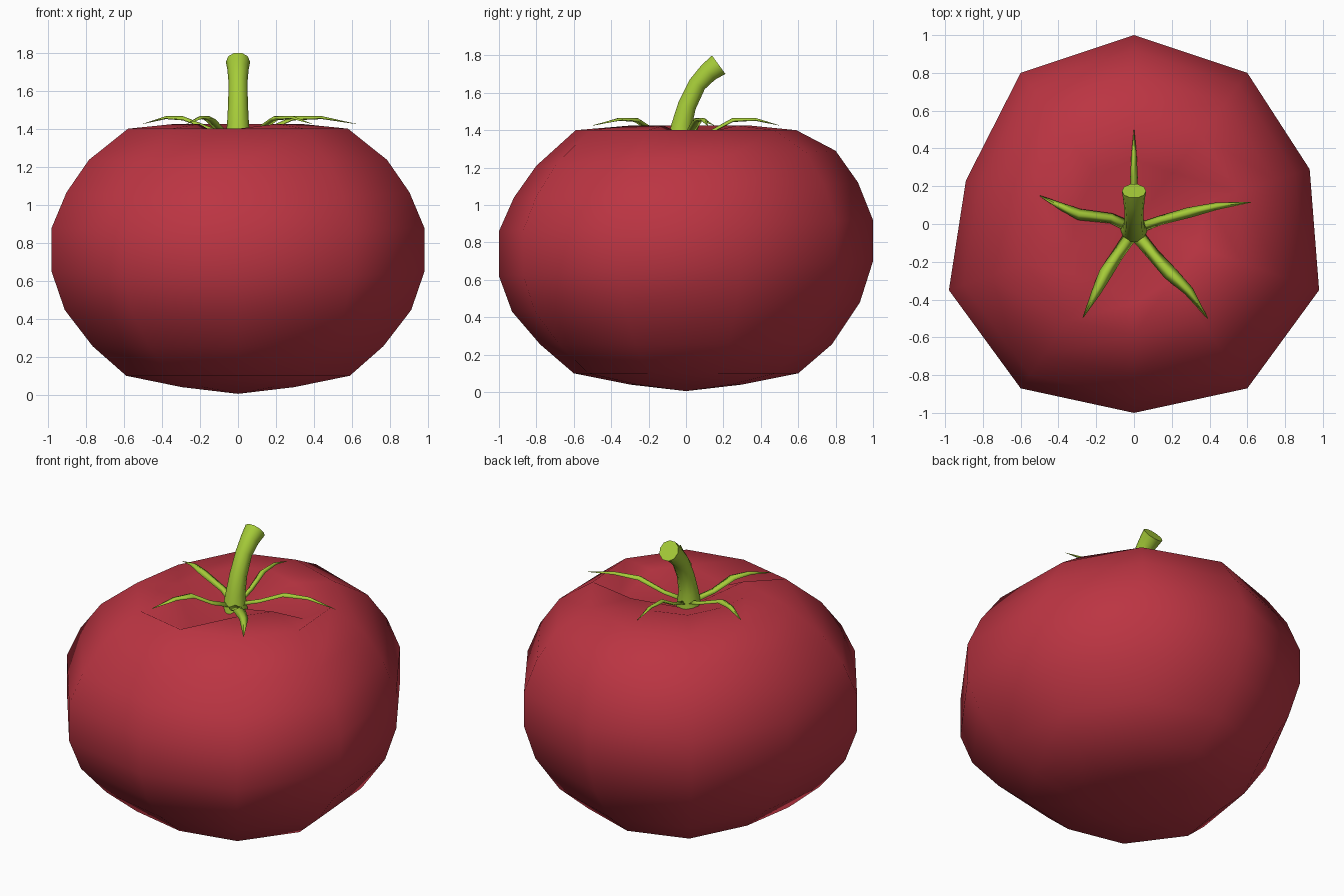
import bpy, bmesh
from math import cos, sin, radians, pi
from mathutils import Vector

if "Cube" in bpy.data.objects:
    bpy.data.objects.remove(bpy.data.objects["Cube"])


def material(name, col):
    m = bpy.data.materials.new(name)
    m.diffuse_color = (*col, 1)
    m.use_nodes = True
    m.node_tree.nodes["Principled BSDF"].inputs["Base Color"].default_value = m.diffuse_color
    return m


red = material("red_skin", (0.50, 0.035, 0.055))
green = material("green_stalk", (0.38, 0.60, 0.04))


def finish(name, bm, mat):
    bmesh.ops.recalc_face_normals(bm, faces=bm.faces)
    me = bpy.data.meshes.new(name)
    bm.to_mesh(me)
    bm.free()
    me.materials.append(mat)
    for p in me.polygons:
        p.use_smooth = True
    ob = bpy.data.objects.new(name, me)
    bpy.context.collection.objects.link(ob)
    return ob


def skin(bm, rings):
    # Join successive closed rings with quads
    for a, b in zip(rings, rings[1:]):
        n = len(a)
        for i in range(n):
            j = (i + 1) % n
            bm.faces.new((a[i], a[j], b[j], b[i]))


def cap(bm, ring, co):
    tip = bm.verts.new(co)
    for i in range(len(ring)):
        bm.faces.new((ring[i], ring[(i + 1) % len(ring)], tip))


# Fruit body: ten-sided irregular outline swept through a profile
outline = [(0, 1), (-.6, .8), (-.89, .23), (-.98, -.35), (-.6, -.87),
           (0, -1), (.6, -.87), (.98, -.35), (.93, .29), (.6, .8)]
# radius, height, backward tilt
profile = [(.3, .04, 0), (.6, .1, 0), (.78, .255, 0), (.93, .455, .025),
           (1, .66, .04), (1, .89, .03), (.92, 1.08, .04),
           (.8, 1.25, .04), (.59, 1.4, 0)]
bm = bmesh.new()
rings = [[bm.verts.new((x * r, y * r, z + t * y)) for x, y in outline]
         for r, z, t in profile]
# Rim of the top hollow, with creases at the front and right
rim = []
for i, (x, y) in enumerate(outline):
    z = {5: 1.30, 8: 1.30}.get(i, 1.425)
    r = .42 if i in (5, 8) else .34
    rim.append(bm.verts.new((x * r, y * r, z)))
rings.append(rim)
skin(bm, rings)
cap(bm, rings[0], (0, 0, 0.005))
cap(bm, rim, (0, 0, 1.31))
finish("tomato_body", bm, red)

# Curved stem, flared at both ends
bm = bmesh.new()
path = [(-.03, 1.31, .075), (-.025, 1.42, .058), (.005, 1.53, .052),
        (.06, 1.645, .05), (.12, 1.71, .056), (.175, 1.75, .064)]
pts = [Vector((0, y, z)) for y, z, _ in path]
rings = []
for i, p in enumerate(pts):
    d = (pts[min(i + 1, len(pts) - 1)] - pts[max(i - 1, 0)]).normalized()
    up = d.cross(Vector((1, 0, 0)))
    r = path[i][2]
    rings.append([bm.verts.new(p + Vector((r * cos(k * pi / 5), 0, 0)) + up * r * sin(k * pi / 5))
                  for k in range(10)])
skin(bm, rings)
bm.faces.new(rings[0])
bm.faces.new(rings[-1])
stem = finish("stem", bm, green)
bpy.context.view_layer.objects.active = stem
stem.select_set(True)
bpy.ops.object.shade_smooth_by_angle(angle=radians(50))


# Sepals: thin tapering leaves with a raised spine
def sepal(name, points, width):
    bm = bmesh.new()
    heights = (1.345, 1.385, 1.45, 1.455, 1.425)
    fracs = (1, .9, 1, .7, .06)
    pts = [Vector((x, y, z)) for (x, y), z in zip(points, heights)]
    rings = []
    for i, p in enumerate(pts):
        d = pts[min(i + 1, 4)] - pts[max(i - 1, 0)]
        side = Vector((-d.y, d.x, 0)).normalized() * width * fracs[i]
        lift = Vector((0, 0, .016 * fracs[i]))
        rings.append([bm.verts.new(c) for c in (p + side, p + lift, p - side, p - lift * .4)])
    skin(bm, rings)
    bm.faces.new(rings[0])
    bm.faces.new(rings[-1])
    finish(name, bm, green)


sepal("sepal_back", [(0, .0), (0, .13), (0, .25), (0, .37), (0, .5)], .02)
sepal("sepal_right", [(.0, -.03), (.14, .02), (.29, .06), (.44, .095), (.62, .115)], .028)
sepal("sepal_front_right", [(.01, -.05), (.1, -.16), (.19, -.26), (.29, -.355), (.39, -.5)], .038)
sepal("sepal_front_left", [(-.01, -.05), (-.085, -.16), (-.15, -.26), (-.2, -.36), (-.27, -.495)], .036)
sepal("sepal_left", [(-.01, -.02), (-.12, .03), (-.29, .05), (-.38, .09), (-.5, .15)], .03)
